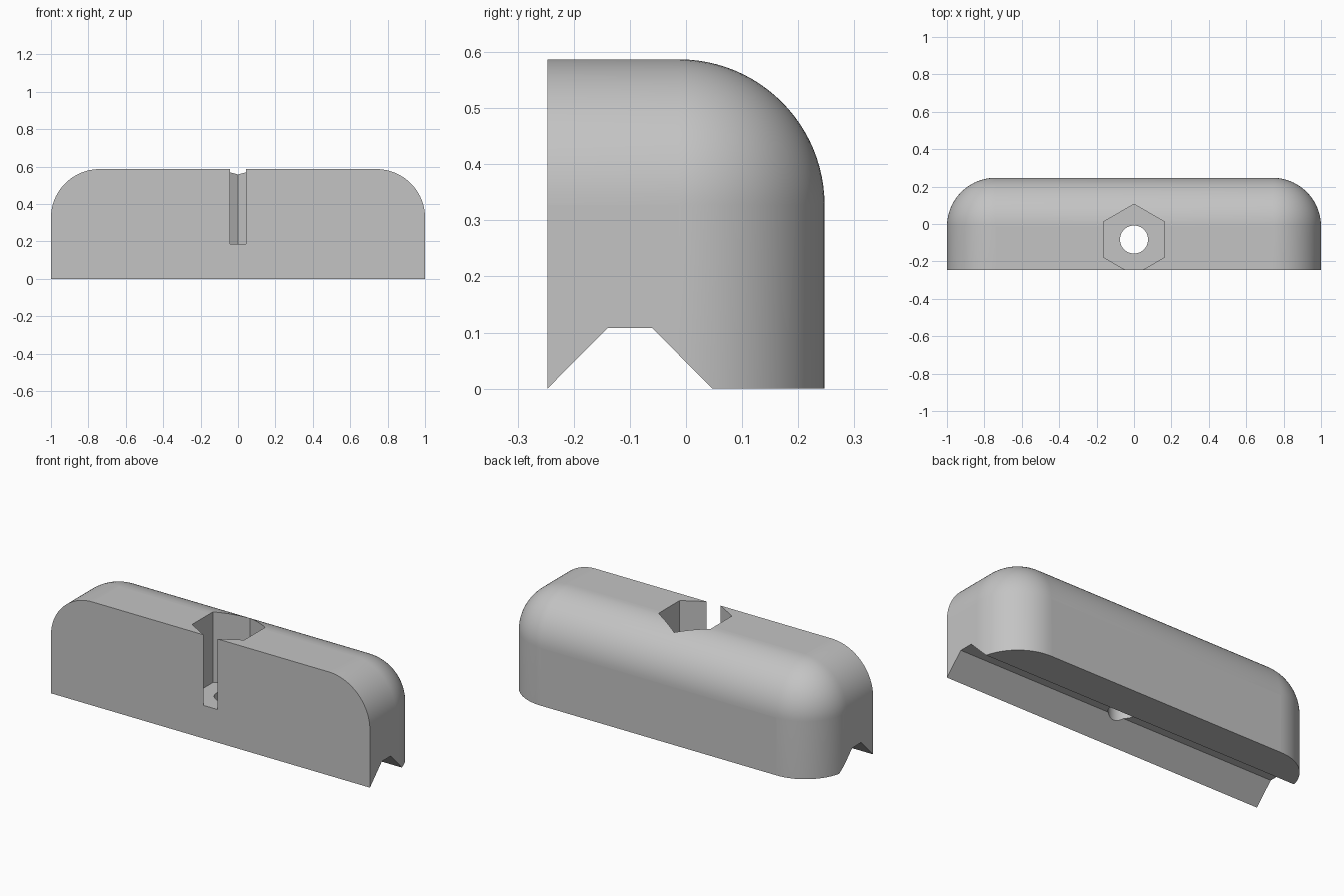
import bpy, bmesh, math
from mathutils import Matrix

cube = bpy.data.objects.get("Cube")
if cube:
    bpy.data.objects.remove(cube, do_unlink=True)

HALF_Y, HEIGHT, ROUND = 0.247, 0.587, 0.26
HOLE_Y, FLOOR = -0.083, 0.187

grey = bpy.data.materials.new("light grey")
grey.use_nodes = True
colour = (0.55, 0.55, 0.55, 1)
grey.diffuse_color = colour
grey.node_tree.nodes["Principled BSDF"].inputs["Base Color"].default_value = colour


def finish(bm, name):
    bmesh.ops.recalc_face_normals(bm, faces=bm.faces)
    mesh = bpy.data.meshes.new(name)
    bm.to_mesh(mesh)
    bm.free()
    mesh.materials.append(grey)
    obj = bpy.data.objects.new(name, mesh)
    bpy.context.collection.objects.link(obj)
    return obj


def prism(name, points, offset):
    """Extrude a closed outline along the given vector."""
    bm = bmesh.new()
    face = bm.faces.new([bm.verts.new(p) for p in points])
    new = bmesh.ops.extrude_face_region(bm, geom=[face])["geom"]
    bmesh.ops.translate(bm, vec=offset, verts=[v for v in new if isinstance(v, bmesh.types.BMVert)])
    return finish(bm, name)


def polygon(radius, sides, z):
    """Regular outline around the bolt axis with a corner towards the back."""
    angles = [math.pi / 2 + math.tau * i / sides for i in range(sides)]
    return [(radius * math.cos(a), HOLE_Y + radius * math.sin(a), z) for a in angles]


# Block, rounded on every edge of the top, back and ends except the flat front and base
bm = bmesh.new()
bmesh.ops.create_cube(bm, size=1, matrix=Matrix.Translation((0, 0, HEIGHT / 2))
                      @ Matrix.Diagonal((2, 2 * HALF_Y, HEIGHT, 1)))
rounded = [e for e in bm.edges
           if all(v.co.z > 0.1 or v.co.y > 0 for v in e.verts)
           and not all(v.co.y < 0 for v in e.verts)
           and not all(v.co.z < 0.1 for v in e.verts)]
bmesh.ops.bevel(bm, geom=rounded, offset=ROUND, offset_type='OFFSET',
                segments=24, profile=0.5, affect='EDGES')
block = finish(bm, "clamp_block")

# Nut pocket, bolt hole and the trapezoid groove along the base
groove = [(-0.248, -0.001), (-0.14, 0.108), (-0.06, 0.108), (0.048, -0.001)]
cutters = [
    prism("nut_pocket_cutter", polygon(0.189, 6, FLOOR), (0, 0, 1)),
    prism("bolt_hole_cutter", polygon(0.075, 48, -0.1), (0, 0, 0.5)),
    prism("groove_cutter", [(-1.1, y, z) for y, z in groove], (2.2, 0, 0)),
]
bpy.context.view_layer.objects.active = block
for cutter in cutters:
    cut = block.modifiers.new(cutter.name, 'BOOLEAN')
    cut.operation, cut.solver, cut.object = 'DIFFERENCE', 'EXACT', cutter
    bpy.ops.object.modifier_apply(modifier=cut.name)
    bpy.data.objects.remove(cutter, do_unlink=True)

# Smooth curves, with the flat sides kept flat
bpy.ops.object.select_all(action='DESELECT')
block.select_set(True)
bpy.ops.object.shade_smooth_by_angle(angle=math.radians(30))
for face in block.data.polygons:
    if max(abs(c) for c in face.normal) > 0.99999:
        face.use_smooth = False
